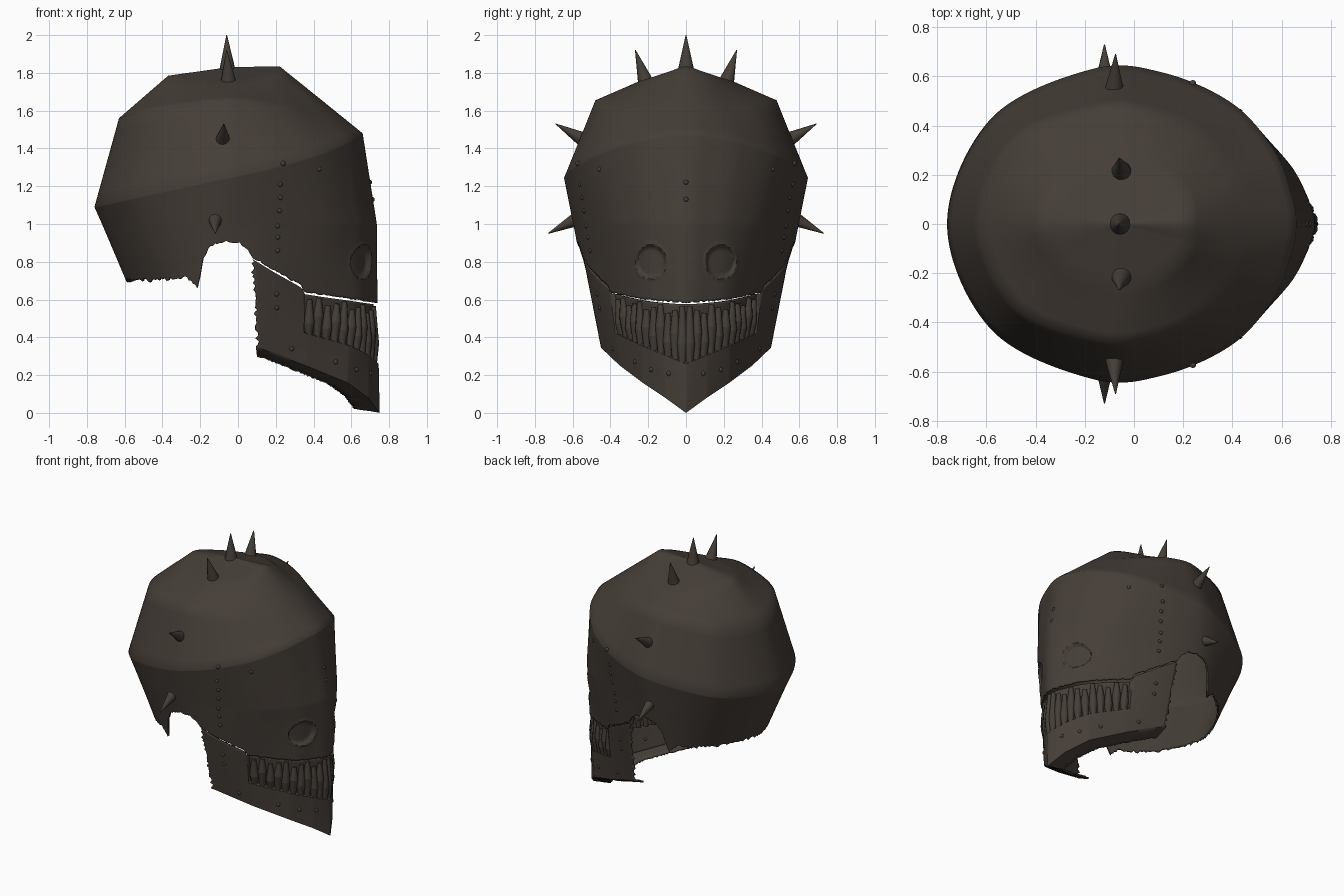
import bpy, bmesh, math, random
from mathutils import Vector as V, Matrix

if "Cube" in bpy.data.objects:
    bpy.data.objects.remove(bpy.data.objects["Cube"])

random.seed(4)
mat = bpy.data.materials.new("dark_brown_iron")
mat.diffuse_color = (0.06, 0.048, 0.039, 1)
mat.use_nodes = True
mat.node_tree.nodes["Principled BSDF"].inputs["Base Color"].default_value = mat.diffuse_color

# Half rings, front centre to back centre: crown, upper, crest, lower, rim, jaw edge
TOP = V((-0.05, 0, 1.83))
C = [(.22, 0, 1.835), (.22, .08, 1.81), (.19, .14, 1.79), (.12, .2, 1.77),
     (.02, .25, 1.755), (-.1, .25, 1.75), (-.28, .17, 1.755), (-.37, 0, 1.785)]
B = [(.45, 0, 1.65), (.43, .12, 1.645), (.38, .24, 1.62), (.25, .38, 1.62),
     (.05, .46, 1.65), (-.15, .47, 1.65), (-.48, .34, 1.6), (-.63, 0, 1.56)]
A = [(.66, 0, 1.48), (.64, .12, 1.47), (.57, .3, 1.43), (.4, .49, 1.36),
     (.12, .615, 1.28), (-.17, .63, 1.22), (-.58, .43, 1.13), (-.76, 0, 1.09)]
D = [(.735, 0, 1), (.7, .12, 1), (.62, .26, 1), (.44, .42, 1),
     (.09, .57, 1), (-.2, .58, 1), (-.55, .39, 1), (-.72, 0, 1)]
F = [(.738, 0, .6), (.69, .12, .6), (.6, .24, .6), (.36, .39, .6),
     (.07, .51, .6), (-.22, .49, .6), (-.43, .3, .6), (-.55, 0, .6)]
G = [(.75, 0, 0), (.69, .11, .08), (.58, .23, .16), (.36, .35, .25), (.11, .45, .345)]
# Height of the broken lower rim against x
RIM = [(-.8, .70), (-.45, .70), (-.3, .72), (-.24, .70), (-.205, .66), (-.195, .79),
       (-.16, .88), (-.08, .91), (0, .90), (.04, .87), (.08, .82), (.2, .75),
       (.36, .67), (.38, .64), (.74, .585)]


def flip(p, s):
    return V((p[0], p[1] * s, p[2]))


def at(ring, u):
    """Point on a half ring: smooth curve, straight for the jaw edge."""
    n = len(ring)
    i = min(int(u), n - 2)
    t = u - i
    p1, p2 = V(ring[i]), V(ring[i + 1])
    if n == 5:
        return p1.lerp(p2, t)
    p0 = V(ring[i - 1]) if i else flip(ring[1], -1)
    p3 = V(ring[i + 2]) if i + 2 < n else flip(ring[-2], -1)
    return .5 * (2 * p1 + (p2 - p0) * t + (2 * p0 - 5 * p1 + 4 * p2 - p3) * t ** 2
                 + (3 * p1 - p0 - 3 * p2 + p3) * t ** 3)


def surf(u, z):
    a, d, f = at(A, u), at(D, u), at(F, u)
    if z >= 1:
        return a.lerp(d, (a.z - z) / (a.z - 1))
    return d.lerp(f, (1 - z) / .4)


def rim(u):
    x = surf(u, .76).x
    for (x0, z0), (x1, z1) in zip(RIM, RIM[1:]):
        if x0 <= x <= x1:
            return z0 + (z1 - z0) * (x - x0) / (x1 - x0)
    return RIM[-1][1]


def jaw_point(u, t, push=0):
    p = surf(u, rim(u) - .01).lerp(at(G, u), t)
    out = V((p.x - .1, p.y, 0)).normalized()
    return p + out * push


def finish(name, bm, angle=60, thick=0):
    me = bpy.data.meshes.new(name)
    bm.to_mesh(me)
    bm.free()
    me.materials.append(mat)
    me.polygons.foreach_set("use_smooth", [True] * len(me.polygons))
    me.set_sharp_from_angle(angle=math.radians(angle))
    ob = bpy.data.objects.new(name, me)
    bpy.context.collection.objects.link(ob)
    if thick:
        m = ob.modifiers.new("thickness", 'SOLIDIFY')
        m.thickness, m.offset = thick, -1
    return ob


def sheet(name, cols, closed, thick):
    bm = bmesh.new()
    vs = [[bm.verts.new(p) for p in col] for col in cols]
    n = len(vs)
    for i in range(n if closed else n - 1):
        a, b = vs[i], vs[(i + 1) % n]
        for j in range(len(a) - 1):
            bm.faces.new((a[j], a[j + 1], b[j + 1], b[j]))
    bmesh.ops.remove_doubles(bm, verts=bm.verts, dist=1e-5)
    return finish(name, bm, thick=thick)


def cone(bm, p, q, r1, r2=0.002, seg=12):
    d = q - p
    m = Matrix.Translation((p + q) / 2) @ d.to_track_quat('Z', 'Y').to_matrix().to_4x4()
    bmesh.ops.create_cone(bm, cap_ends=True, segments=seg, radius1=r1, radius2=r2,
                          depth=d.length, matrix=m)


# Helmet shell with sunken eyes and a ragged rim
N, ROWS = 168, 70
half = []
for k in range(N + 1):
    u = 7 * k / N
    keys = [TOP, at(C, u), at(B, u), at(A, u)]
    col = [p.lerp(q, j / 6) for p, q in zip(keys, keys[1:]) for j in range(6)]
    x = surf(u, .76).x
    zb = rim(u) + random.uniform(-1, 1) * (.005 if x > -.18 else .012)
    za = keys[3].z
    for j in range(ROWS + 1):
        p = surf(u, za + (zb - za) * j / ROWS)
        r = math.hypot(p.y - .185, (p.z - .8) * .92)
        if p.x > .4 and r < .09:
            p.x += -.022 * min(1, (.08 - r) / .012) if r < .08 else .005
        col.append(p)
    half.append(col)
sheet("helmet_shell", half + [[flip(p, -1) for p in c] for c in half[-2:0:-1]], True, .012)

# Jaw plate with recessed tooth band and a turned-in underside
jh = []
for k in range(81):
    u = 4 * k / 80
    col = []
    for j in range(41):
        t = j / 40
        push = -.022 if u < 3.02 and t < .55 else 0
        p = jaw_point(u, t, push)
        if k == 80:
            p.x += random.uniform(-.015, .008)
        col.append(p)
    g = col[-1]
    for f in (.33, .67, 1):
        w = random.uniform(-.004, .004)
        col.append(V((g.x - (g.x - .12) * .22 * f, g.y * (1 - .22 * f),
                      g.z * (1 - .14 * f) + .025 * f * (1 - u / 4) + w * f)))
    jh.append(col)
sheet("jaw_plate", [[flip(p, -1) for p in c] for c in jh[:0:-1]] + jh, False, .012)

# Rows of long narrow teeth
bm = bmesh.new()
us = [.17, .5, .83, 1.17, 1.5, 1.83, 2.1, 2.3, 2.5, 2.7, 2.9]
for i, u in enumerate(us):
    for s in (1, -1):
        lo = flip(jaw_point(u, .56, -.02), s)
        hi = flip(jaw_point(u, .02 + .04 * (i % 3), -.02), s)
        mid = lo.lerp(hi, .35 + .2 * (i % 2))
        cone(bm, mid, lo, .03, .018, 10)
        cone(bm, mid, hi, .03, .014, 10)
finish("teeth", bm)

# Spikes over the crown and down both sides
bm = bmesh.new()
cone(bm, V((-.055, 0, 1.76)), V((-.06, 0, 2.0)), .055, seg=16)
for s in (1, -1):
    for p, q, r in [((-.05, .21, 1.74), (-.06, .268, 1.92), .045),
                    ((-.08, .55, 1.45), (-.075, .69, 1.53), .038),
                    ((-.12, .57, 1.03), (-.12, .73, .95), .04)]:
        cone(bm, flip(V(p), s), flip(V(q), s), r)
finish("spikes", bm)

# Low rivets on helmet sides, brow and jaw
bm = bmesh.new()
spots = []
for x, z in [(.24, 1.32), (.225, 1.21), (.225, 1.14), (.22, 1.07), (.21, .99),
             (.21, .93), (.21, .86), (.43, 1.29)]:
    u = min((i * .01 for i in range(700)), key=lambda v: abs(surf(v, z).x - x))
    spots.append(surf(u, z))
spots += [jaw_point(u, t) for u, t in [(3.6, .25), (3.6, .42), (3.3, .85), (2.3, .8),
                                       (1.6, .78), (.8, .72)]]
for p in spots + [surf(0, 1.13), surf(0, 1.22)]:
    for s in ((1, -1) if p.y > .001 else (1,)):
        inner = p - V((p.x, p.y, 0)).normalized() * .005
        bmesh.ops.create_icosphere(bm, subdivisions=2, radius=.014,
                                   matrix=Matrix.Translation(flip(inner, s)))
finish("rivets", bm)
